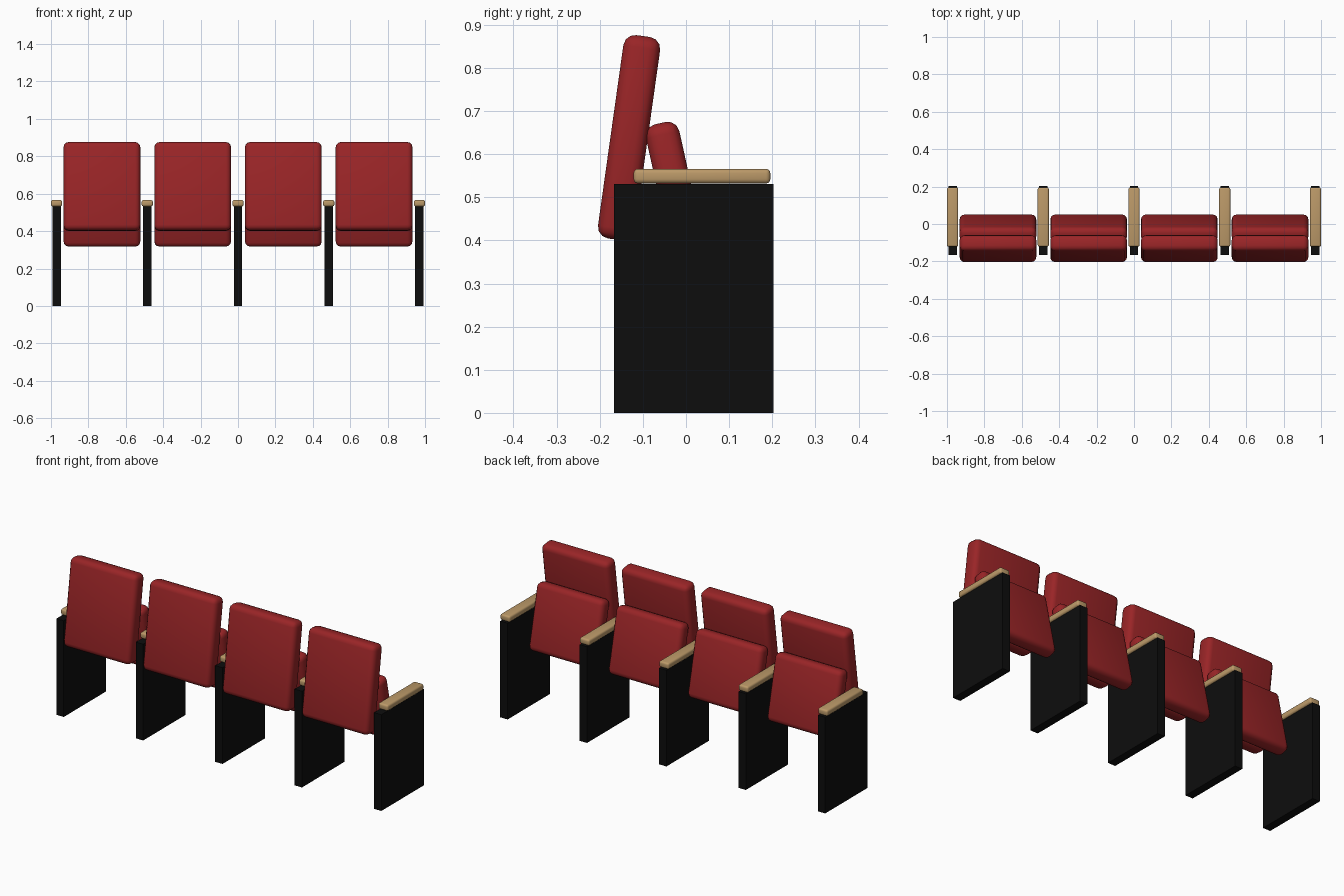
import bpy
import math

cube = bpy.data.objects.get("Cube")
if cube:
    bpy.data.objects.remove(cube, do_unlink=True)


def material(name, rgb):
    mat = bpy.data.materials.new(name)
    mat.use_nodes = True
    mat.diffuse_color = (*rgb, 1)
    mat.node_tree.nodes["Principled BSDF"].inputs["Base Color"].default_value = (*rgb, 1)
    return mat


red = material("red upholstery", (0.32, 0.018, 0.02))
wood = material("light wood", (0.5, 0.32, 0.14))
black = material("black panel", (0.004, 0.004, 0.004))


def block(name, size, centre, mat, tilt=0, bevel=0, segments=3):
    """Box, optionally tilted about x and with rounded edges."""
    bpy.ops.mesh.primitive_cube_add(size=1, location=centre)
    obj = bpy.context.object
    obj.name = name
    obj.scale = size
    bpy.ops.object.transform_apply(location=False, rotation=False, scale=True)
    obj.rotation_euler.x = math.radians(tilt)
    obj.data.materials.append(mat)
    if bevel:
        mod = obj.modifiers.new("rounded edges", "BEVEL")
        mod.width = bevel
        mod.segments = segments
        bpy.ops.object.modifier_apply(modifier=mod.name)
        bpy.ops.object.shade_smooth_by_angle(angle=math.radians(40))
    return obj


PITCH = 0.485  # spacing from one divider to the next

# Dividing panels, each topped with a wooden armrest
for i in range(5):
    x = (i - 2) * PITCH
    block(f"side_panel_{i + 1}", (0.045, 0.37, 0.531), (x, 0.018, 0.2655), black)
    block(f"armrest_{i + 1}", (0.06, 0.317, 0.034), (x, 0.037, 0.549), wood, bevel=0.01)

# Leaning backrests and folded-up seats
for i in range(4):
    x = (i - 1.5) * PITCH
    block(f"backrest_{i + 1}", (0.41, 0.086, 0.476), (x, -0.132, 0.638), red,
          tilt=-8, bevel=0.027)
    block(f"folded_seat_{i + 1}", (0.41, 0.079, 0.36), (x, -0.021, 0.496), red,
          tilt=12.5, bevel=0.027)
